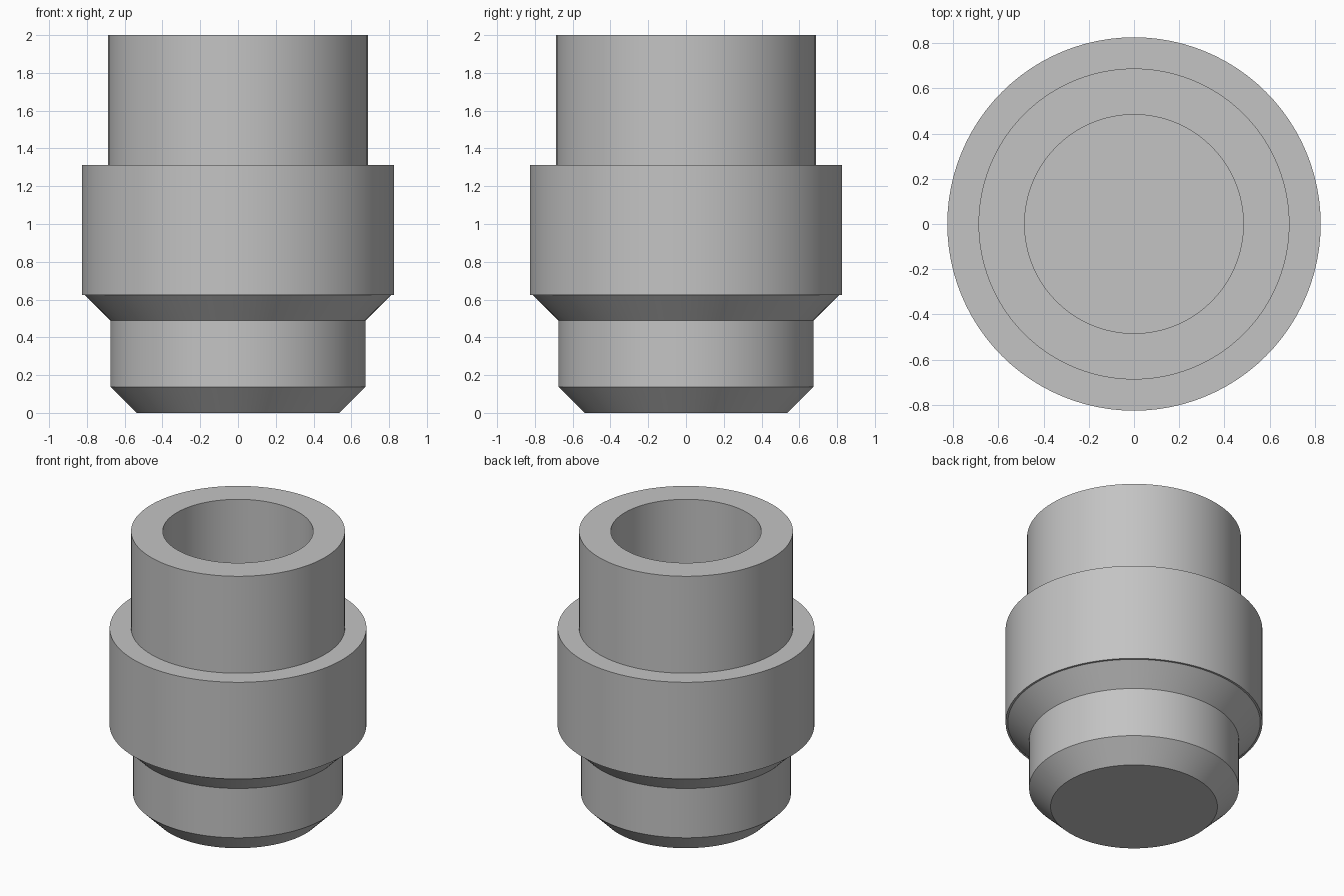
import bpy
import bmesh
import math

cube = bpy.data.objects.get("Cube")
if cube:
    bpy.data.objects.remove(cube, do_unlink=True)

SIDES = 96

# Plain grey material
grey = bpy.data.materials.new("grey_metal")
grey.use_nodes = True
colour = (0.55, 0.55, 0.55, 1)
grey.diffuse_color = colour
grey.node_tree.nodes["Principled BSDF"].inputs["Base Color"].default_value = colour


def lathe(name, profile):
    """Spin a radius/height profile and cap both ends."""
    bm = bmesh.new()
    rings = []
    for r, z in profile:
        rings.append([bm.verts.new((r * math.cos(2 * math.pi * i / SIDES),
                                    r * math.sin(2 * math.pi * i / SIDES), z))
                      for i in range(SIDES)])
    for low, high in zip(rings, rings[1:]):
        for i in range(SIDES):
            j = (i + 1) % SIDES
            bm.faces.new((low[i], low[j], high[j], high[i]))
    bm.faces.new(rings[0][::-1])
    bm.faces.new(rings[-1])
    bmesh.ops.recalc_face_normals(bm, faces=bm.faces)
    mesh = bpy.data.meshes.new(name)
    bm.to_mesh(mesh)
    bm.free()
    mesh.materials.append(grey)
    obj = bpy.data.objects.new(name, mesh)
    bpy.context.collection.objects.link(obj)
    bpy.ops.object.select_all(action="DESELECT")
    obj.select_set(True)
    bpy.context.view_layer.objects.active = obj
    bpy.ops.object.shade_smooth_by_angle(angle=math.radians(30))
    return obj


# Chamfered plug, wide collar and open socket in one turned body
lathe("turned_fitting", [
    (0.537, 0), (0.675, 0.138),       # bottom chamfer
    (0.675, 0.488), (0.812, 0.625),   # plug and collar chamfer
    (0.826, 0.625), (0.826, 1.312),   # collar
    (0.688, 1.312), (0.688, 2),       # socket wall
    (0.484, 2), (0.484, 1.312),       # blind bore
])
